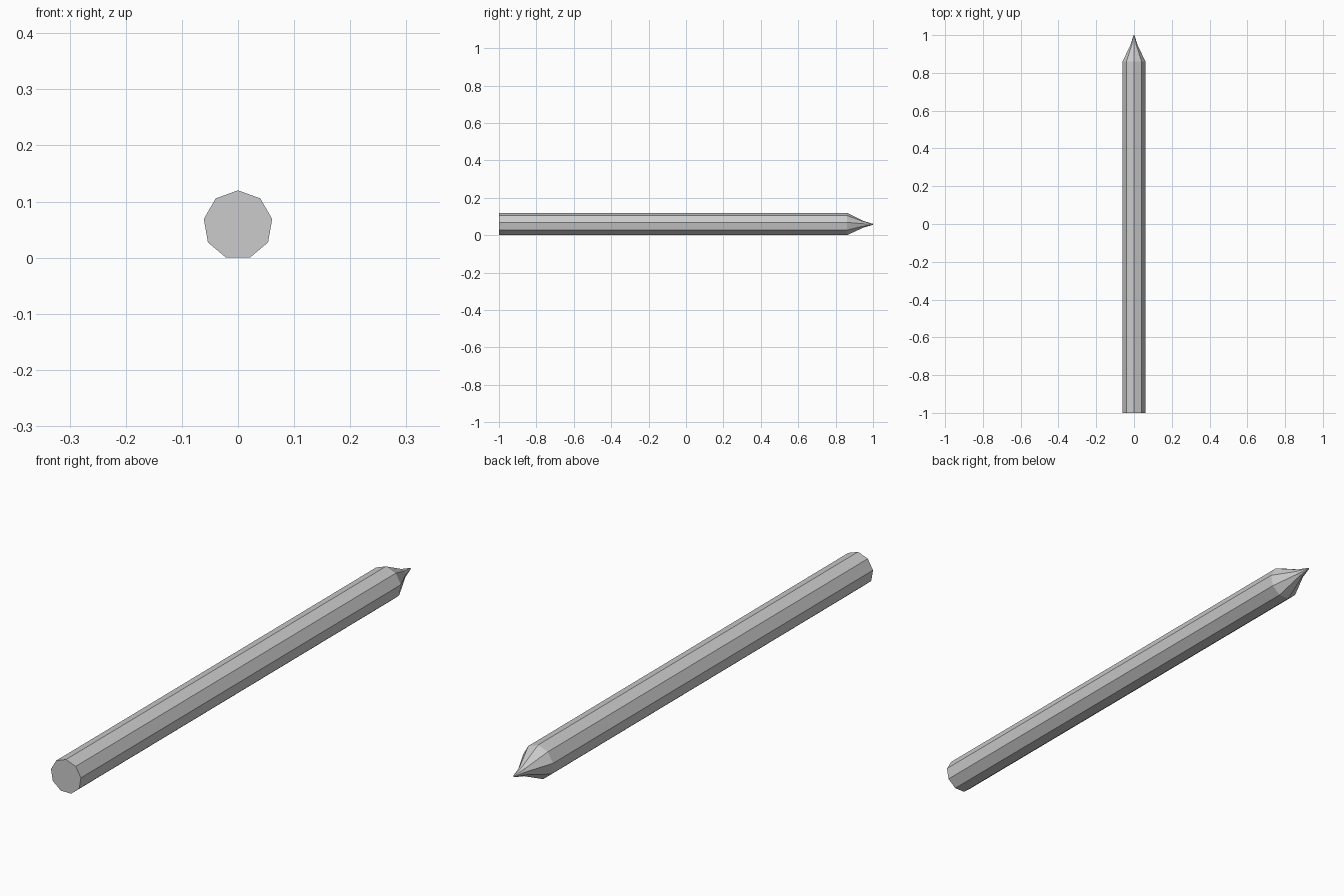
import bpy, bmesh, math

if "Cube" in bpy.data.objects:
    bpy.data.objects.remove(bpy.data.objects["Cube"])

SIDES = 9
R = 0.12 / (1 + math.cos(math.pi / SIDES))   # nonagon 0.12 tall, one flat on the ground
CZ = 0.12 - R


def lathe_along_y(name, profile):
    """Nine-sided closed solid from (y, radius) rings."""
    bm = bmesh.new()
    rings = []
    for y, r in profile:
        rings.append([bm.verts.new((r * math.sin(2 * math.pi * i / SIDES), y,
                                    CZ + r * math.cos(2 * math.pi * i / SIDES)))
                      for i in range(SIDES)])
    for a, b in zip(rings, rings[1:]):
        for i in range(SIDES):
            j = (i + 1) % SIDES
            bm.faces.new((a[i], a[j], b[j], b[i]))
    bm.faces.new(rings[0])
    bm.faces.new(rings[-1])
    bmesh.ops.recalc_face_normals(bm, faces=bm.faces)
    mesh = bpy.data.meshes.new(name)
    bm.to_mesh(mesh)
    bm.free()
    obj = bpy.data.objects.new(name, mesh)
    bpy.context.collection.objects.link(obj)
    return obj


# Shaft with flat butt, sharpened cone and narrow blunt point
lathe_along_y("pencil", [(-1.0, R), (0.86, R), (0.95, 0.018), (1.0, 0.003)])
